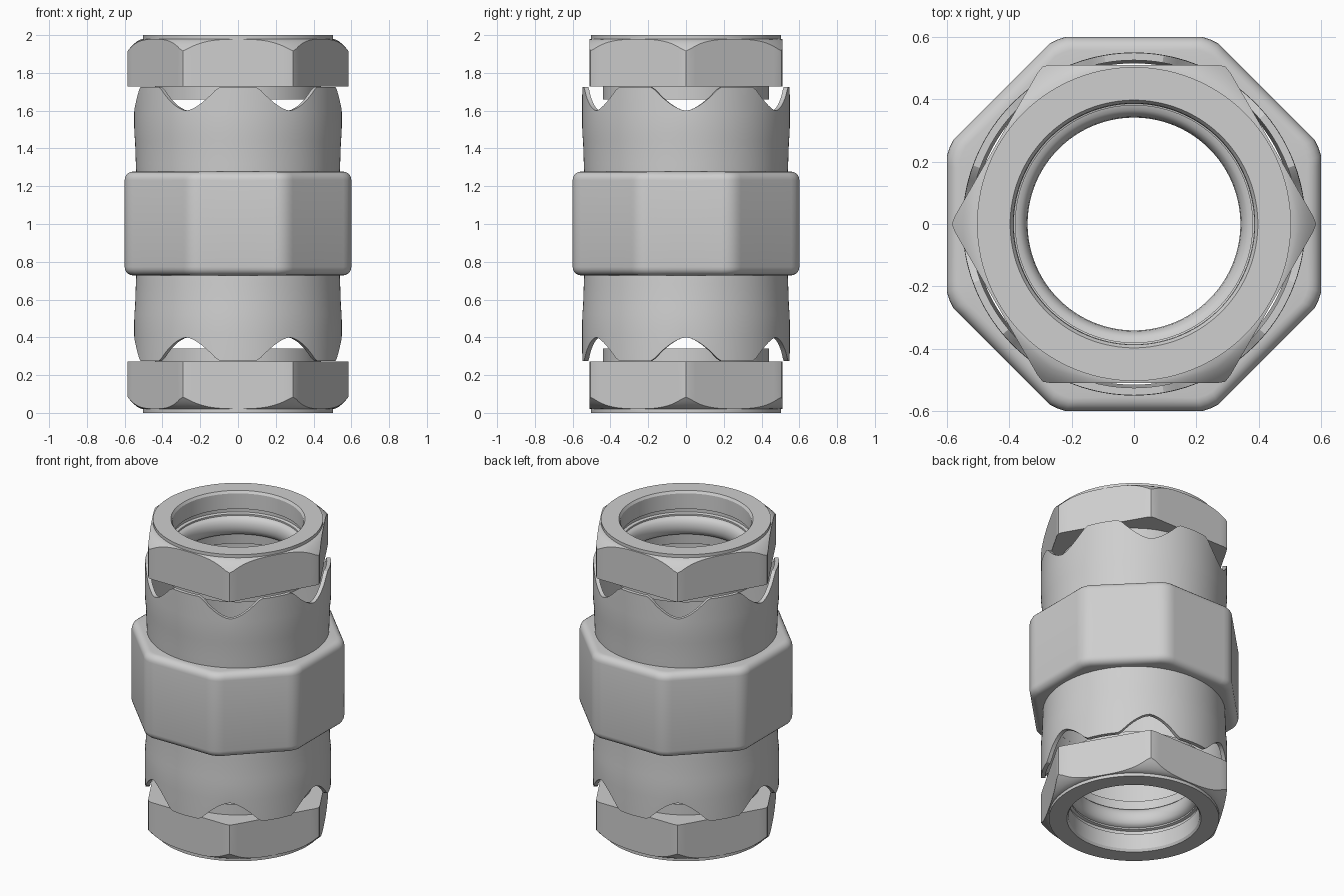
import bpy, bmesh, math

if "Cube" in bpy.data.objects:
    bpy.data.objects.remove(bpy.data.objects["Cube"])

N = 144  # steps around; lands on every hexagon and octagon corner

metal = bpy.data.materials.new("grey metal")
metal.diffuse_color = (0.62, 0.62, 0.62, 1)
metal.use_nodes = True
metal.node_tree.nodes["Principled BSDF"].inputs["Base Color"].default_value = metal.diffuse_color


def polygon_radius(a, sides, apothem, offset, limit):
    """Outline radius of a regular polygon; offset is the direction of one flat."""
    step = 2 * math.pi / sides
    d = (a - offset + step / 2) % step - step / 2
    return min(apothem / math.cos(d), limit)


def ring_body(name, section, flip=False):
    """Sweep a closed section(angle) -> [(radius, z)] around the z axis."""
    bm = bmesh.new()
    rows = []
    for i in range(N):
        a = 2 * math.pi * i / N
        rows.append([bm.verts.new((r * math.cos(a), r * math.sin(a), 2 - z if flip else z))
                     for r, z in section(a)])
    m = len(rows[0])
    for i in range(N):
        p, q = rows[i], rows[(i + 1) % N]
        for j in range(m):
            k = (j + 1) % m
            bm.faces.new((p[j], q[j], q[k], p[k]))
    bmesh.ops.recalc_face_normals(bm, faces=bm.faces)
    mesh = bpy.data.meshes.new(name)
    bm.to_mesh(mesh)
    bm.free()
    mesh.materials.append(metal)
    ob = bpy.data.objects.new(name, mesh)
    bpy.context.collection.objects.link(ob)
    bpy.ops.object.select_all(action='DESELECT')
    ob.select_set(True)
    bpy.context.view_layer.objects.active = ob
    bpy.ops.object.shade_smooth_by_angle(angle=math.radians(32))
    return ob


# Hexagonal nut: chamfered outer end, grooved bore with a rounded lip, short spigot
def nut(a):
    h = polygon_radius(a, 6, 0.51, math.pi / 6, 0.584)
    pts = [(0.44, 1.66), (0.44, 1.728), (h, 1.728)]
    for s in (0, 0.15, 0.35, 0.6, 0.8, 1):
        r = h + (0.503 - h) * s
        pts.append((r, 1.98 - 0.065 * ((r - 0.5) / 0.085) ** 1.8))
    pts += [(0.503, 2.0), (0.397, 2.0), (0.387, 1.985), (0.385, 1.885),
            (0.397, 1.88), (0.397, 1.86), (0.38, 1.855)]
    # rounded lip
    for t in range(0, 9):
        b = math.pi * t / 8
        pts.append((0.38 - 0.039 * math.sin(b), 1.785 + 0.06 * math.cos(b)))
    pts.append((0.385, 1.66))
    return pts


# Thin sleeve with six arched notches under the nut corners
def sleeve(a):
    step = math.pi / 3
    d = (a + step / 2) % step - step / 2
    u = abs(d) / math.radians(17.5)
    top = 1.725 if u > 1.001 else 1.71 - 0.11 * (1 - min(u, 1) ** 1.6)
    return [(0.538, 1.26), (0.541, 1.32), (0.545, 1.44), (0.549, 1.48),
            (0.55, 1.58), (0.549, top), (0.525, top), (0.525, 1.57), (0.515, 1.26)]


# Octagonal middle body with rounded top and bottom edges
def octagon(a):
    r = polygon_radius(a, 8, 0.6, math.pi / 4, 0.64)
    pts = [(0.515, 0.728), (r - 0.045, 0.728)]
    arc = [(0.045 * (1 - math.sin(b)), 0.045 * (1 - math.cos(b)))
           for b in (math.pi / 2 * t / 5 for t in range(1, 6))]
    pts += [(r - x, 0.728 + z) for x, z in arc]
    pts += [(r - x, 1.277 - z) for x, z in reversed(arc)]
    pts += [(r - 0.045, 1.277), (0.515, 1.277)]
    return pts


ring_body("middle_octagon", octagon)
for place, flip in (("upper", False), ("lower", True)):
    ring_body(place + "_sleeve", sleeve, flip)
    ring_body(place + "_hex_nut", nut, flip)
